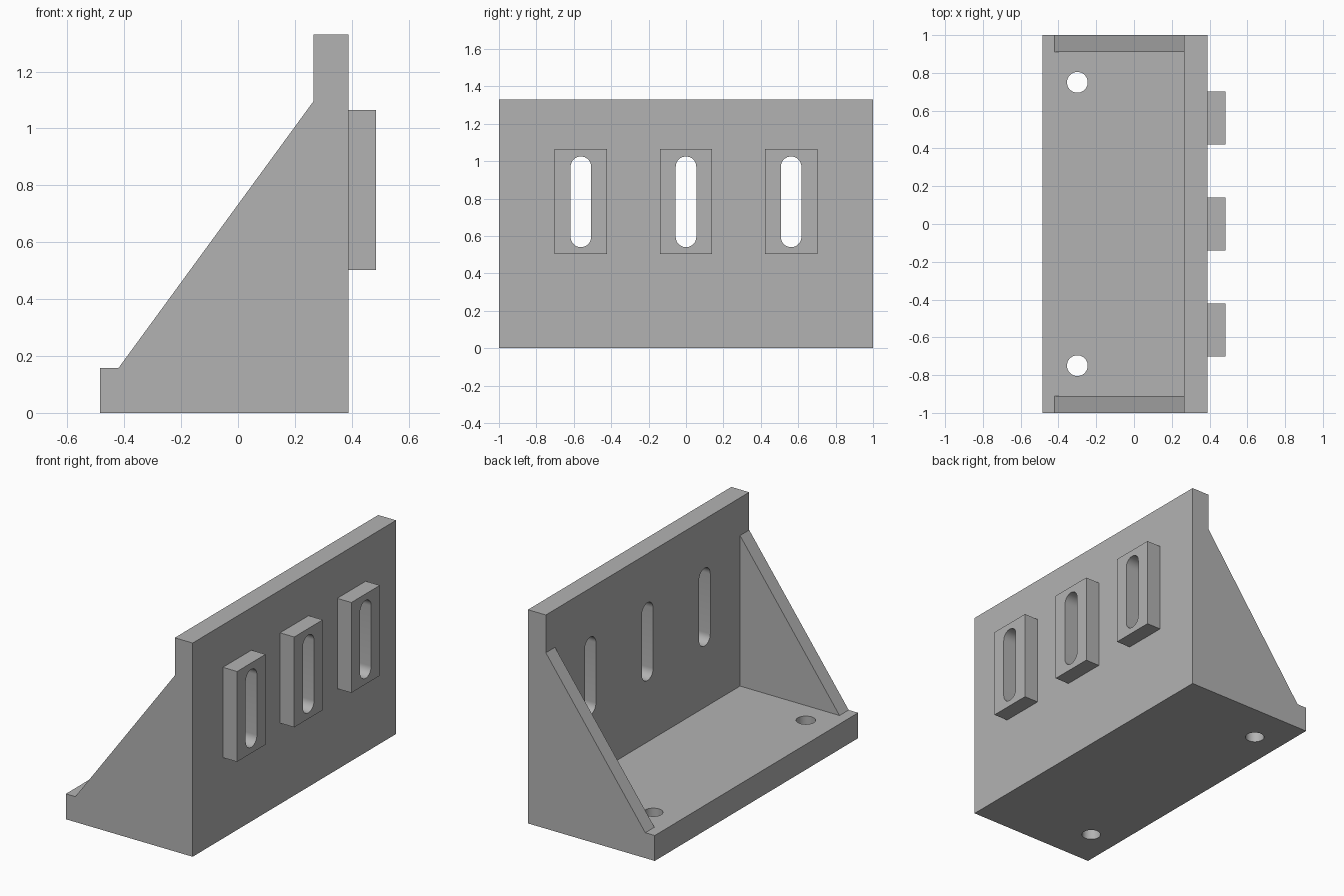
import bpy, bmesh, math
from mathutils import Vector

cube = bpy.data.objects.get("Cube")
if cube:
    bpy.data.objects.remove(cube, do_unlink=True)

# Single plain grey finish
grey = bpy.data.materials.new("plain grey")
grey.use_nodes = True
colour = (0.45, 0.45, 0.45, 1)
grey.diffuse_color = colour
grey.node_tree.nodes["Principled BSDF"].inputs["Base Color"].default_value = colour

FOOT, WALL_IN, WALL_OUT, PAD_OUT = -0.485, 0.265, 0.388, 0.485
BASE_TOP, WALL_TOP = 0.158, 1.33
RIB_LOW, RIB_HIGH = (-0.42, BASE_TOP), (WALL_IN, 1.095)
RIB_INNER = 0.91


def prism(name, points, direction):
    """Extrude a closed 3D outline along a direction."""
    bm = bmesh.new()
    face = bm.faces.new([bm.verts.new(p) for p in points])
    result = bmesh.ops.extrude_face_region(bm, geom=[face])
    moved = [v for v in result["geom"] if isinstance(v, bmesh.types.BMVert)]
    bmesh.ops.translate(bm, verts=moved, vec=Vector(direction))
    bmesh.ops.recalc_face_normals(bm, faces=bm.faces[:])
    mesh = bpy.data.meshes.new(name)
    bm.to_mesh(mesh)
    bm.free()
    mesh.materials.append(grey)
    obj = bpy.data.objects.new(name, mesh)
    bpy.context.collection.objects.link(obj)
    return obj


def side_profile(name, outline, half_length):
    return prism(name, [(x, -half_length, z) for x, z in outline],
                 (0, 2 * half_length, 0))


def combine(target, tool, operation):
    """Apply a boolean and discard the tool object."""
    mod = target.modifiers.new(operation, "BOOLEAN")
    mod.operation, mod.solver, mod.object = operation, "EXACT", tool
    bpy.context.view_layer.objects.active = target
    bpy.ops.object.modifier_apply(modifier=mod.name)
    bpy.data.objects.remove(tool, do_unlink=True)


# Bracket: side silhouette through its full length
bracket = side_profile("angle_bracket", [
    (FOOT, 0), (WALL_OUT, 0), (WALL_OUT, WALL_TOP), (WALL_IN, WALL_TOP),
    RIB_HIGH, RIB_LOW, (FOOT, BASE_TOP)], 1)

# Hollow between the two end ribs
hollow = side_profile("hollow_cutter", [
    RIB_LOW, (WALL_IN, BASE_TOP), RIB_HIGH, (0.1, 1.3), (-0.6, 0.3)], RIB_INNER)
combine(bracket, hollow, "DIFFERENCE")

# Raised pads with long round-ended slots through the wall
SLOT_R, SLOT_LOW, SLOT_HIGH = 0.055, 0.54, 1.025
for y in (-0.562, 0, 0.562):
    pad = prism("slot_pad", [(WALL_OUT - 0.05, y + dy, z) for dy, z in
                ((-0.14, 0.503), (0.14, 0.503), (0.14, 1.065), (-0.14, 1.065))],
                (PAD_OUT - WALL_OUT + 0.05, 0, 0))
    combine(bracket, pad, "UNION")
    outline = []
    for start, centre in ((0, SLOT_HIGH - SLOT_R), (math.pi, SLOT_LOW + SLOT_R)):
        for i in range(17):
            a = start + math.pi * i / 16
            outline.append((0.1, y + SLOT_R * math.cos(a), centre + SLOT_R * math.sin(a)))
    combine(bracket, prism("slot_cutter", outline, (0.5, 0, 0)), "DIFFERENCE")

# Bolt holes through the base
for y in (-0.75, 0.75):
    ring = [(-0.3 + 0.055 * math.cos(a), y + 0.055 * math.sin(a), -0.1)
            for a in (math.tau * i / 32 for i in range(32))]
    combine(bracket, prism("hole_cutter", ring, (0, 0, 0.4)), "DIFFERENCE")

# Smooth the hole walls, keep every edge crisp
bpy.ops.object.select_all(action="DESELECT")
bracket.select_set(True)
bpy.context.view_layer.objects.active = bracket
bpy.ops.object.shade_smooth_by_angle(angle=math.radians(30))
